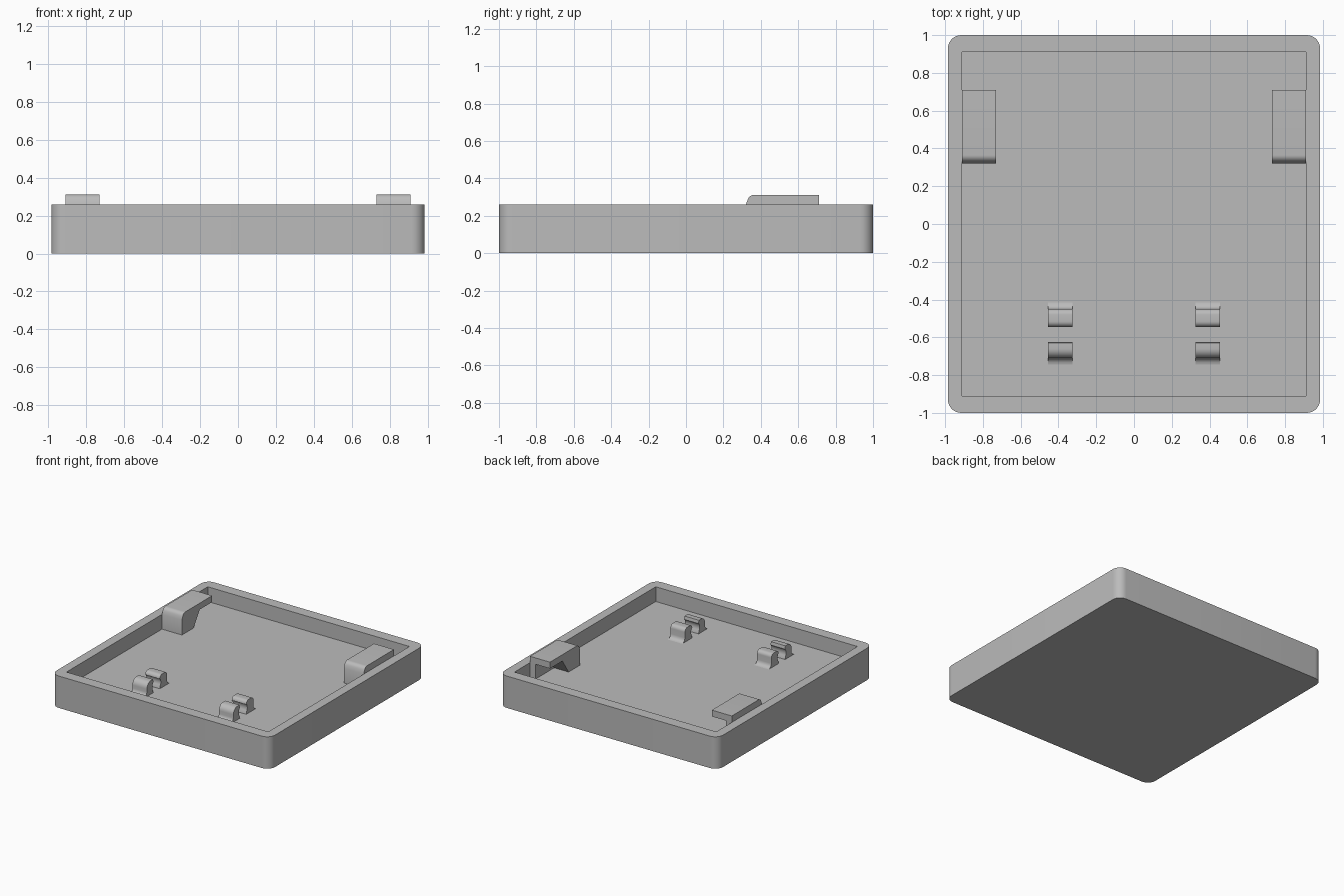
import bpy, bmesh, math

cube = bpy.data.objects.get("Cube")
if cube:
    bpy.data.objects.remove(cube, do_unlink=True)

grey = bpy.data.materials.new("plain grey")
grey.use_nodes = True
COLOUR = (0.5, 0.5, 0.5, 1)
grey.diffuse_color = COLOUR
grey.node_tree.nodes["Principled BSDF"].inputs["Base Color"].default_value = COLOUR

HALF_X, HALF_Y, RIM = 0.985, 1.0, 0.26
INNER, FLOOR, RADIUS, STEPS = 0.91, 0.14, 0.07, 8


def finish(bm, name):
    bmesh.ops.recalc_face_normals(bm, faces=bm.faces[:])
    mesh = bpy.data.meshes.new(name)
    bm.to_mesh(mesh)
    bm.free()
    mesh.materials.append(grey)
    obj = bpy.data.objects.new(name, mesh)
    bpy.context.collection.objects.link(obj)
    bpy.ops.object.select_all(action="DESELECT")
    obj.select_set(True)
    bpy.context.view_layer.objects.active = obj
    bpy.ops.object.shade_smooth_by_angle(angle=math.radians(32))
    return obj


def arc(cy, cz, r, start, end, steps=6):
    """Points on an arc in the side plane, angles in degrees."""
    angles = [math.radians(start + (end - start) * i / steps) for i in range(steps + 1)]
    return [(cy + r * math.cos(a), cz + r * math.sin(a)) for a in angles]


def extrude_side(name, profile, x0, x1):
    """Extrude a (y, z) outline from x0 to x1."""
    bm = bmesh.new()
    ends = [[bm.verts.new((x, y, z)) for y, z in profile] for x in (x0, x1)]
    for end in ends:
        bm.faces.new(end)
    n = len(profile)
    for i in range(n):
        j = (i + 1) % n
        bm.faces.new((ends[0][i], ends[0][j], ends[1][j], ends[1][i]))
    return finish(bm, name)


# Tray: rounded outer wall around a square-cornered recess
def build_tray():
    bm = bmesh.new()
    signs = [(1, 1), (-1, 1), (-1, -1), (1, -1)]
    bottom, top, rim, floor = [], [], [], []
    for k, (sx, sy) in enumerate(signs):
        cx, cy = sx * (HALF_X - RADIUS), sy * (HALF_Y - RADIUS)
        for x, y in arc(cx, cy, RADIUS, 90 * k, 90 * k + 90, STEPS):
            bottom.append(bm.verts.new((x, y, 0)))
            top.append(bm.verts.new((x, y, RIM)))
        rim.append(bm.verts.new((sx * INNER, sy * INNER, RIM)))
        floor.append(bm.verts.new((sx * INNER, sy * INNER, FLOOR)))
    bm.faces.new(bottom)
    bm.faces.new(floor)
    n = len(top)
    for i in range(n):
        j = (i + 1) % n
        bm.faces.new((bottom[i], bottom[j], top[j], top[i]))
        corner, step = divmod(i, STEPS + 1)
        if step < STEPS:
            bm.faces.new((top[i], top[j], rim[corner]))
        else:
            after = (corner + 1) % 4
            bm.faces.new((top[i], top[j], rim[after], rim[corner]))
    for k in range(4):
        m = (k + 1) % 4
        bm.faces.new((rim[k], rim[m], floor[m], floor[k]))
    return finish(bm, "tray")


build_tray()

# Side hooks: sloped leg with a flat arm, backed by a rib on the wall
base = FLOOR - 0.01
hook = [(0.32, base), (0.32, 0.26)] + arc(0.365, 0.275, 0.037, 165, 90)
hook += [(0.71, 0.312), (0.71, RIM), (0.55, RIM), (0.47, FLOOR), (0.47, base)]
rib = [(0.4, base), (0.4, 0.265), (0.71, 0.265), (0.71, base)]

# Clip prongs: flared foot, rounded head, hollow inner side
front_prong = arc(-0.745, FLOOR + 0.035, 0.035, -90, 0, 4)
front_prong += arc(-0.66, 0.2, 0.05, 180, 90) + [(-0.63, 0.25), (-0.625, 0.225)]
front_prong += arc(-0.585, 0.19, 0.055, 145, 215)
front_prong += [(-0.625, base), (-0.745, base)]

rear_prong = arc(-0.415, FLOOR + 0.035, 0.035, 270, 180, 4)
rear_prong += arc(-0.48, 0.22, 0.03, 0, 90)
rear_prong += arc(-0.515, 0.22, 0.03, 90, 180)
rear_prong += arc(-0.585, 0.19, 0.055, 35, -35)
rear_prong += [(-0.545, base), (-0.415, base)]

for side, s in (("left", 1), ("right", -1)):
    extrude_side(side + "_hook", hook, s * 0.73, s * INNER)
    extrude_side(side + "_hook_rib", rib, s * 0.86, s * INNER)
    extrude_side(side + "_clip_front_prong", front_prong, s * 0.325, s * 0.455)
    extrude_side(side + "_clip_rear_prong", rear_prong, s * 0.325, s * 0.455)
